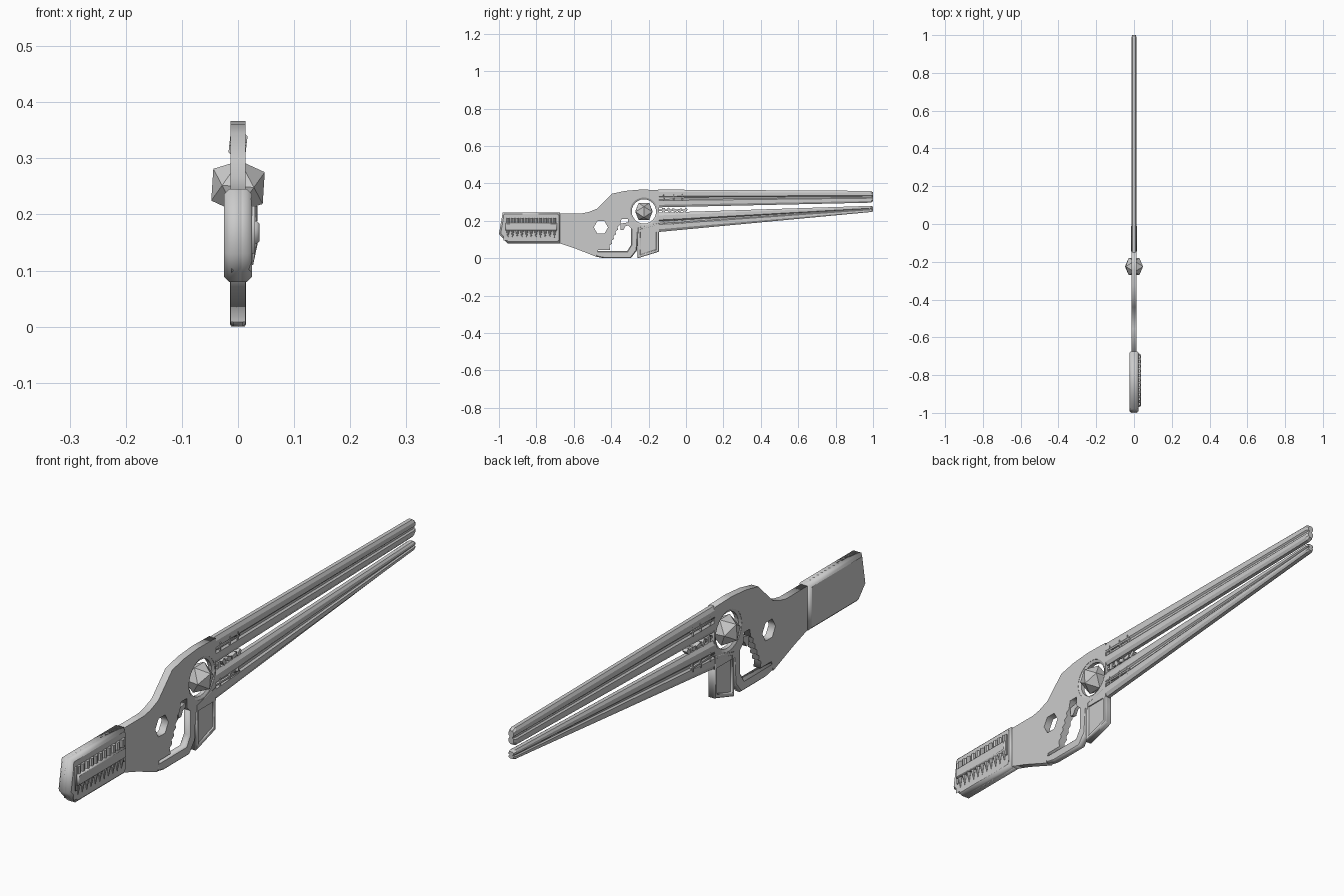
import bpy, bmesh
from math import sin, cos, pi, radians
from mathutils import Matrix, Vector

if "Cube" in bpy.data.objects:
    bpy.data.objects.remove(bpy.data.objects["Cube"])

steel = bpy.data.materials.new("plain_grey")
steel.use_nodes = True
GREY = (0.6, 0.6, 0.6, 1)
steel.diffuse_color = GREY
steel.node_tree.nodes["Principled BSDF"].inputs["Base Color"].default_value = GREY

# Maps a side profile drawn as (y, z), with its thickness along x
SIDE = Matrix(((0, 0, 1, 0), (1, 0, 0, 0), (0, 1, 0, 0), (0, 0, 0, 1)))
T = 0.0135


def add_object(name, mesh):
    mesh.name = name
    mesh.materials.clear()
    mesh.materials.append(steel)
    obj = bpy.data.objects.new(name, mesh)
    bpy.context.collection.objects.link(obj)
    return obj


def from_bmesh(name, bm):
    bmesh.ops.recalc_face_normals(bm, faces=bm.faces)
    mesh = bpy.data.meshes.new(name)
    bm.to_mesh(mesh)
    bm.free()
    return add_object(name, mesh)


def ring_points(y, z, r, n, start=0.0):
    return [(y + r * cos(start + 2 * pi * i / n), z + r * sin(start + 2 * pi * i / n)) for i in range(n)]


def plate(name, loops, x0=-T, x1=T, chamfer=0.0):
    """Filled side profile; loops after the first are holes."""
    curve = bpy.data.curves.new(name, 'CURVE')
    curve.dimensions = '2D'
    curve.fill_mode = 'BOTH'
    curve.extrude = (x1 - x0) / 2 - chamfer
    curve.bevel_depth = chamfer
    curve.bevel_resolution = 0
    curve.offset = -chamfer
    for loop in loops:
        spline = curve.splines.new('POLY')
        spline.points.add(len(loop) - 1)
        for point, (y, z) in zip(spline.points, loop):
            point.co = (y, z, 0, 1)
        spline.use_cyclic_u = True
    temp = bpy.data.objects.new(name + "_profile", curve)
    bpy.context.collection.objects.link(temp)
    bpy.context.view_layer.update()
    graph = bpy.context.evaluated_depsgraph_get()
    mesh = bpy.data.meshes.new_from_object(temp.evaluated_get(graph))
    bpy.data.objects.remove(temp)
    bpy.data.curves.remove(curve)
    mesh.transform(Matrix.Translation(((x0 + x1) / 2, 0, 0)) @ SIDE)
    return add_object(name, mesh)


def loft(name, rings, closed=False):
    """Skin a list of equal-length vertex rings."""
    bm = bmesh.new()
    rows = [[bm.verts.new(p) for p in ring] for ring in rings]
    n = len(rows[0])
    pairs = list(zip(rows, rows[1:])) + ([(rows[-1], rows[0])] if closed else [])
    for a, b in pairs:
        for i in range(n):
            bm.faces.new((a[i], a[(i + 1) % n], b[(i + 1) % n], b[i]))
    if not closed:
        bm.faces.new(rows[0])
        bm.faces.new(rows[-1])
    return from_bmesh(name, bm)


def rect(y0, y1, z0, z1):
    return [(y0, z0), (y1, z0), (y1, z1), (y0, z1)]


# Receiver: one flat plate with a serrated grip edge and two holes
grip_edge = [(-.47, .045), (-.405, .045)]
for i in range(5):
    y, z = -.405 + i * .011, .06 + i * .025
    grip_edge += [(y - .005, z + .008), (y + .009, z + .018)]
outline = [(-.69, .085), (-.60, .055), (-.48, .008)] + grip_edge + [
    (-.345, .21), (-.31, .21), (-.31, .175), (-.295, .16), (-.26, .14), (-.145, .14),
    (-.145, .365), (-.245, .367), (-.325, .36), (-.395, .345), (-.44, .30),
    (-.475, .265), (-.52, .247), (-.555, .24), (-.69, .24)]
plate("receiver", [outline, ring_points(-.225, .25, .075, 24), ring_points(-.455, .165, .038, 6)])

# Chamfered ring around the core opening
profile = [(.077, T), (.065, .007), (.065, -.007), (.077, -T)]
loft("core_ring", [[(x, -.225 + r * cos(a), .25 + r * sin(a)) for r, x in profile]
                   for a in (2 * pi * i / 24 for i in range(24))], closed=True)

# Faceted core
bm = bmesh.new()
bmesh.ops.create_icosphere(bm, subdivisions=1, radius=.054)
bm.transform(Matrix.Translation((0, -.225, .25)) @ Matrix.Rotation(radians(62), 4, 'Y'))
from_bmesh("core", bm)

# Trigger guard, trigger and foregrip
plate("trigger_guard", [[(-.48, .008), (-.44, 0), (-.295, 0), (-.262, .042), (-.255, .165),
                         (-.295, .165), (-.295, .07), (-.315, .038), (-.48, .038)]], chamfer=.005)
plate("trigger", [[(-.35, .185), (-.305, .192), (-.305, .178), (-.325, .17), (-.335, .15), (-.35, .15)]],
      -.007, .007)
grip = [(-.258, 0), (-.145, .035), (-.145, .19), (-.258, .165)]
inner = [(-.243, .02), (-.16, .047), (-.16, .173), (-.243, .153)]
plate("foregrip_core", [grip], -.009, .009)
plate("foregrip_frame", [grip, inner], -.0145, .0145, .003)

# Stock: chamfered block with a recessed tray on one side
stock = [(-.98, .245), (-1, .13), (-.955, .08), (-.675, .08), (-.675, .245)]
plate("stock_core", [stock], -.025, .015, .009)
plate("stock_rim", [stock, rect(-.968, -.688, .105, .222)], -.012, .025, .009)

# Cartridges held by a strap in the tray
plate("strap", [rect(-.965, -.69, .148, .188)], .012, .038, .004)
for end in (-.965, -.69):
    plate("strap_end", [rect(end - .004, end + .004, .13, .215)], .012, .03)
bm = bmesh.new()
for i in range(11):
    y = -.952 + i * .0249
    for z, height, low in ((.202, .027, .009), (.129, .038, .001)):
        bmesh.ops.create_cone(bm, cap_ends=True, segments=8, radius1=low, radius2=.009,
                              depth=height, matrix=Matrix.Translation((.026, y, z)))
from_bmesh("cartridges", bm)


# Two tapering rails with a groove along each side
def rail(name, start, end):
    half = [(.007, 1), (T, .86), (T, .62), (.008, .55), (.008, .45), (T, .38), (T, .14), (.007, 0)]
    section = half + [(-x, u) for x, u in reversed(half)]

    def ring(y, lo, hi, k=1.0):
        return [(x * k, y, lo + (hi - lo) * (.5 + (u - .5) * k)) for x, u in section]
    loft(name, [ring(-.15, *start), ring(.988, *end), ring(1, *end, .75)])


rail("upper_rail", (.272, .367), (.297, .36))
rail("lower_rail", (.14, .243), (.247, .28))

# Spiked studs at the root of each rail, joined by a thin bar
for z, label in ((.325, "upper"), (.195, "lower")):
    plate(label + "_stud_bar", [rect(-.145, -.01, z - .003, z + .003)], -.015, .015)
    bm = bmesh.new()
    for y in (-.12, -.065, -.02):
        bmesh.ops.create_icosphere(bm, subdivisions=1, radius=1, matrix=Matrix.Translation((0, y, z)) @
                                   Matrix.Diagonal((.019, .006, .032, 1)))
    from_bmesh(label + "_studs", bm)

# Small linkage between the rails
plate("linkage_rod", [rect(-.15, .005, .253, .261)], -.005, .005)
bm = bmesh.new()
for i in range(5):
    bmesh.ops.create_cube(bm, size=1, matrix=Matrix.Translation((0, -.12 + i * .029, .257)) @
                          Matrix.Rotation(.6 * i, 4, 'X') @ Matrix.Diagonal((.018, .014, .024, 1)))
from_bmesh("linkage_blocks", bm)
